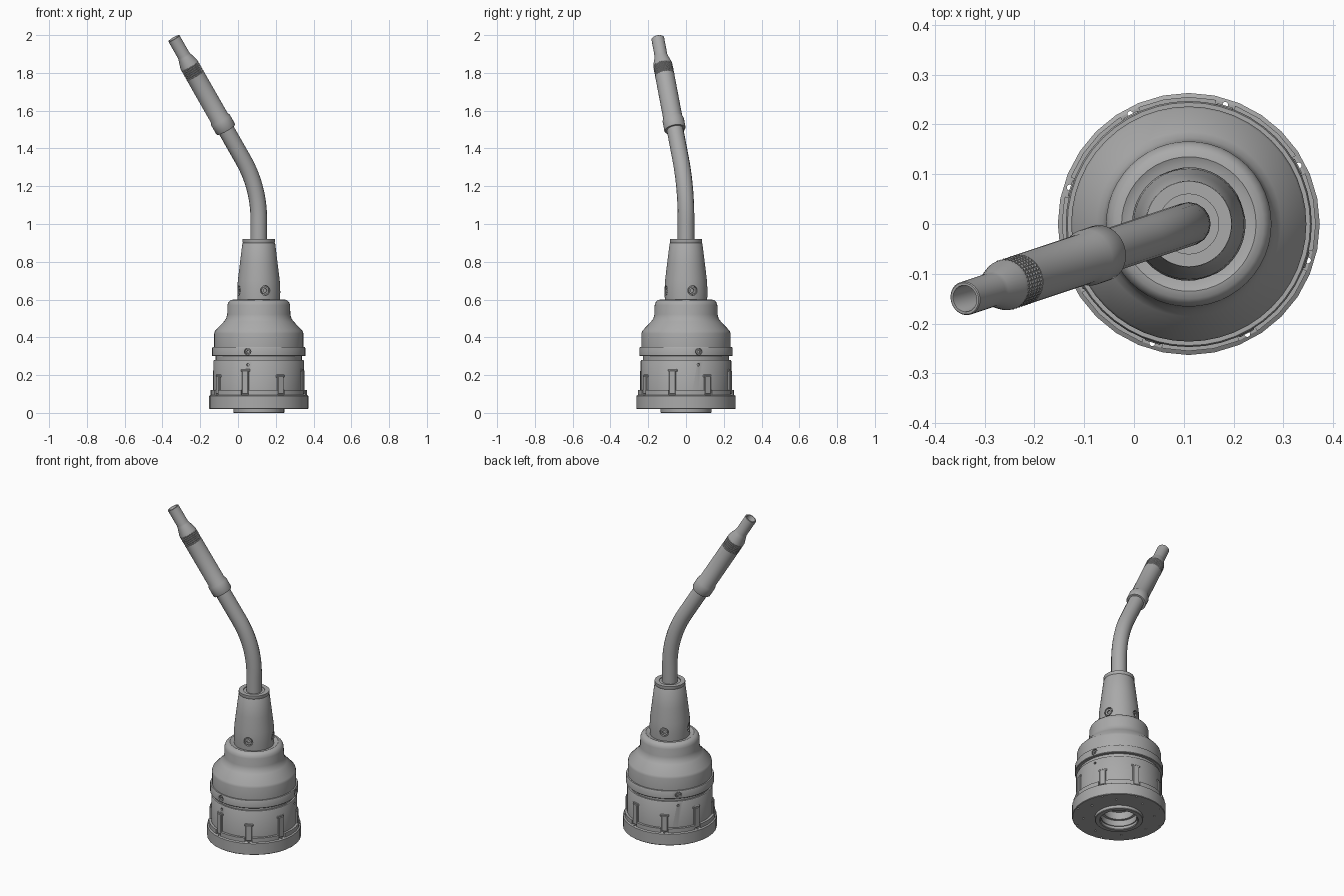
import bpy, bmesh, math
from mathutils import Matrix, Vector

if "Cube" in bpy.data.objects:
    bpy.data.objects.remove(bpy.data.objects["Cube"])

grey = bpy.data.materials.new("mid grey metal")
grey.use_nodes = True
COLOUR = (0.4, 0.4, 0.4, 1)
grey.diffuse_color = COLOUR
grey.node_tree.nodes["Principled BSDF"].inputs["Base Color"].default_value = COLOUR

AXIS = Vector((0.11, 0, 0))
UPRIGHT = Matrix.Translation(AXIS)
KINK = AXIS + Vector((0, 0, 1.195))
TILT = math.radians(31)
LEAN = Vector((-0.949 * math.sin(TILT), -0.316 * math.sin(TILT), math.cos(TILT))).normalized()
TILTED = Matrix.Translation(KINK) @ LEAN.to_track_quat("Z", "Y").to_matrix().to_4x4()


def finish(name, bm, smooth=True):
    bmesh.ops.recalc_face_normals(bm, faces=bm.faces)
    mesh = bpy.data.meshes.new(name)
    bm.to_mesh(mesh)
    bm.free()
    obj = bpy.data.objects.new(name, mesh)
    bpy.context.collection.objects.link(obj)
    mesh.materials.append(grey)
    if smooth:
        shade(obj)
    return obj


def shade(obj):
    bpy.ops.object.select_all(action="DESELECT")
    bpy.context.view_layer.objects.active = obj
    obj.select_set(True)
    bpy.ops.object.shade_smooth_by_angle(angle=math.radians(35))


def lathe(name, profile, place=UPRIGHT, sides=48, closed=False):
    """Revolve (radius, height) points about the local z axis."""
    bm = bmesh.new()
    verts = [bm.verts.new((r, 0, z)) for r, z in profile]
    pairs = list(zip(verts, verts[1:] + verts[:1] if closed else verts[1:]))
    edges = [bm.edges.new(p) for p in pairs]
    bmesh.ops.spin(bm, geom=verts + edges, axis=(0, 0, 1), cent=(0, 0, 0),
                   steps=sides, angle=math.tau)
    bmesh.ops.remove_doubles(bm, verts=bm.verts, dist=0.0001)
    bm.transform(place)
    return finish(name, bm)


def around(degrees, radius, z):
    """Frame on the body side: local x outward, local z up."""
    return (UPRIGHT @ Matrix.Rotation(math.radians(degrees), 4, "Z")
            @ Matrix.Translation((radius, 0, z)))


def add_box(bm, place, size):
    bmesh.ops.create_cube(bm, size=1, matrix=place @ Matrix.Diagonal((*size, 1)))


def add_rod(bm, place, radius, length, sides=12):
    bmesh.ops.create_cone(bm, cap_ends=True, segments=sides, radius1=radius,
                          radius2=radius, depth=length, matrix=place)


def cut(obj, bm):
    cutter = finish("cutter", bm, False)
    cutter.hide_render = True
    mod = obj.modifiers.new("cut", "BOOLEAN")
    mod.operation, mod.solver, mod.object = "DIFFERENCE", "EXACT", cutter
    bpy.ops.object.select_all(action="DESELECT")
    bpy.context.view_layer.objects.active = obj
    obj.select_set(True)
    bpy.ops.object.modifier_apply(modifier=mod.name)
    bpy.data.objects.remove(cutter)
    shade(obj)


OUTWARD = Matrix.Rotation(math.radians(90), 4, "Y")
CLIPS = [28 + 45 * i for i in range(8)]
COLLAR_SCREWS = [-104 + 120 * i for i in range(3)]
CONE_SCREWS = [18 + 90 * i for i in range(4)]

# Base flange with notches and through holes
flange = lathe("base_flange", [(0.1, 0.02), (0.26, 0.02), (0.263, 0.023), (0.263, 0.09),
                               (0.255, 0.095), (0.255, 0.12), (0.1, 0.12)], sides=32, closed=True)
bm = bmesh.new()
for a in CLIPS:
    add_box(bm, around(a, 0.255, 0.12), (0.028, 0.04, 0.05))
cut(flange, bm)
bm = bmesh.new()
for a in CLIPS:
    add_rod(bm, around(a, 0.25, 0.06), 0.006, 0.2)
    add_rod(bm, around(a + 18, 0.2, 0.02), 0.006, 0.03)
cut(flange, bm)

# Underside boss with stepped bore
lathe("bottom_boss", [(0, 0.1), (0.085, 0.1), (0.085, 0.055), (0.105, 0.055), (0.105, 0.004),
                      (0.109, 0), (0.132, 0), (0.135, 0.003), (0.135, 0.03)])

# Main drum, stepped up to the groove below the collar
drum = lathe("drum", [(0.15, 0.1), (0.24, 0.1), (0.24, 0.275), (0.237, 0.28), (0.228, 0.28),
                      (0.228, 0.31), (0.15, 0.31)], closed=True)
bm = bmesh.new()
for a in COLLAR_SCREWS:
    add_rod(bm, around(a, 0.24, 0.255) @ OUTWARD, 0.007, 0.03)
cut(drum, bm)

# Vertical clips around the drum
bm = bmesh.new()
for i, a in enumerate(CLIPS):
    top = 0.225 if i % 2 else 0.195
    add_box(bm, around(a, 0.239, (0.1 + top) / 2), (0.02, 0.036, top - 0.1))
    add_box(bm, around(a, 0.236, top), (0.016, 0.05, 0.014))
clips = finish("locking_clips", bm, False)
bev = clips.modifiers.new("soft edges", "BEVEL")
bev.width = 0.003

# Collar ring with screw sockets
collar = lathe("collar", [(0.2, 0.3), (0.244, 0.3), (0.247, 0.303), (0.247, 0.342),
                          (0.244, 0.348), (0.2, 0.348)], closed=True)
bm = bmesh.new()
for a in COLLAR_SCREWS:
    add_rod(bm, around(a, 0.247, 0.324) @ OUTWARD, 0.018, 0.03, 16)
cut(collar, bm)

# Bell-shaped shoulder
lathe("shoulder", [(0.236, 0.34), (0.236, 0.42), (0.232, 0.434), (0.185, 0.483), (0.173, 0.5),
                   (0.167, 0.522), (0.166, 0.57), (0.161, 0.586), (0.15, 0.597), (0.135, 0.6),
                   (0.122, 0.594), (0.1, 0.594)])

# Tapered cone with screw sockets
cone = lathe("cone", [(0.06, 0.58), (0.111, 0.58), (0.114, 0.64), (0.111, 0.7), (0.1, 0.79),
                      (0.087, 0.895), (0.084, 0.9), (0.086, 0.905), (0.086, 0.92),
                      (0.06, 0.92)], closed=True)
bm = bmesh.new()
for a in CONE_SCREWS:
    add_rod(bm, around(a, 0.113, 0.648) @ OUTWARD, 0.026, 0.03, 20)
cut(cone, bm)
lathe("cone_top_plate", [(0, 0.915), (0.065, 0.915)], sides=24)

# Socket screws: a hollow head in each recess
for name, angles, r, z, size in (("collar_screw", COLLAR_SCREWS, 0.23, 0.324, 0.014),
                                 ("cone_screw", CONE_SCREWS, 0.099, 0.648, 0.02)):
    for a in angles:
        lathe(name, [(0, 0.002), (size * 0.5, 0.002), (size * 0.5, 0.011), (size, 0.011),
                     (size, -0.005)], around(a, r, z) @ OUTWARD, 16)

# Bent neck tube
curve = bpy.data.curves.new("neck", "CURVE")
curve.dimensions = "3D"
curve.bevel_depth, curve.bevel_resolution, curve.resolution_u = 0.044, 6, 12
curve.use_fill_caps = True
BEND = 0.17
up = Vector((0, 0, 1))
path = [(KINK - up * 0.34, up, 0.05), (KINK - up * BEND, up, BEND * 0.66),
        (KINK + LEAN * BEND, LEAN, BEND * 0.66), (KINK + LEAN * 0.42, LEAN, 0.05)]
spline = curve.splines.new("BEZIER")
spline.bezier_points.add(len(path) - 1)
for i, (p, (co, along, reach)) in enumerate(zip(spline.bezier_points, path)):
    p.handle_left_type = p.handle_right_type = "FREE"
    p.co = co
    p.handle_left = co - along * (reach if i != 1 else 0.04)
    p.handle_right = co + along * (reach if i != 2 else 0.04)
neck = bpy.data.objects.new("neck", curve)
bpy.context.collection.objects.link(neck)
curve.materials.append(grey)
bpy.ops.object.select_all(action="DESELECT")
bpy.context.view_layer.objects.active = neck
neck.select_set(True)
bpy.ops.object.convert(target="MESH")
shade(bpy.context.object)

# Sleeve and grip
lathe("sleeve", [(0.04, 0.355), (0.054, 0.355), (0.057, 0.36), (0.057, 0.415), (0.051, 0.43),
                 (0.051, 0.69), (0.04, 0.69)], TILTED, 32)

# Knurled band
bm = bmesh.new()
bmesh.ops.create_cone(bm, segments=40, radius1=0.049, radius2=0.049, depth=0.066)
for i in range(1, 6):
    bmesh.ops.bisect_plane(bm, geom=bm.verts[:] + bm.edges[:] + bm.faces[:],
                           plane_co=(0, 0, -0.033 + 0.011 * i), plane_no=(0, 0, 1))
bmesh.ops.recalc_face_normals(bm, faces=bm.faces)
bmesh.ops.poke(bm, faces=bm.faces[:], offset=0.003)
bm.transform(TILTED @ Matrix.Translation((0, 0, 0.719)))
finish("knurled_band", bm, False)

# Hollow nozzle tip
lathe("nozzle", [(0.04, 0.75), (0.051, 0.75), (0.05, 0.76), (0.036, 0.805), (0.034, 0.815),
                 (0.034, 0.918), (0.032, 0.92), (0.027, 0.92), (0.026, 0.918), (0.026, 0.7),
                 (0, 0.7)], TILTED, 32)
